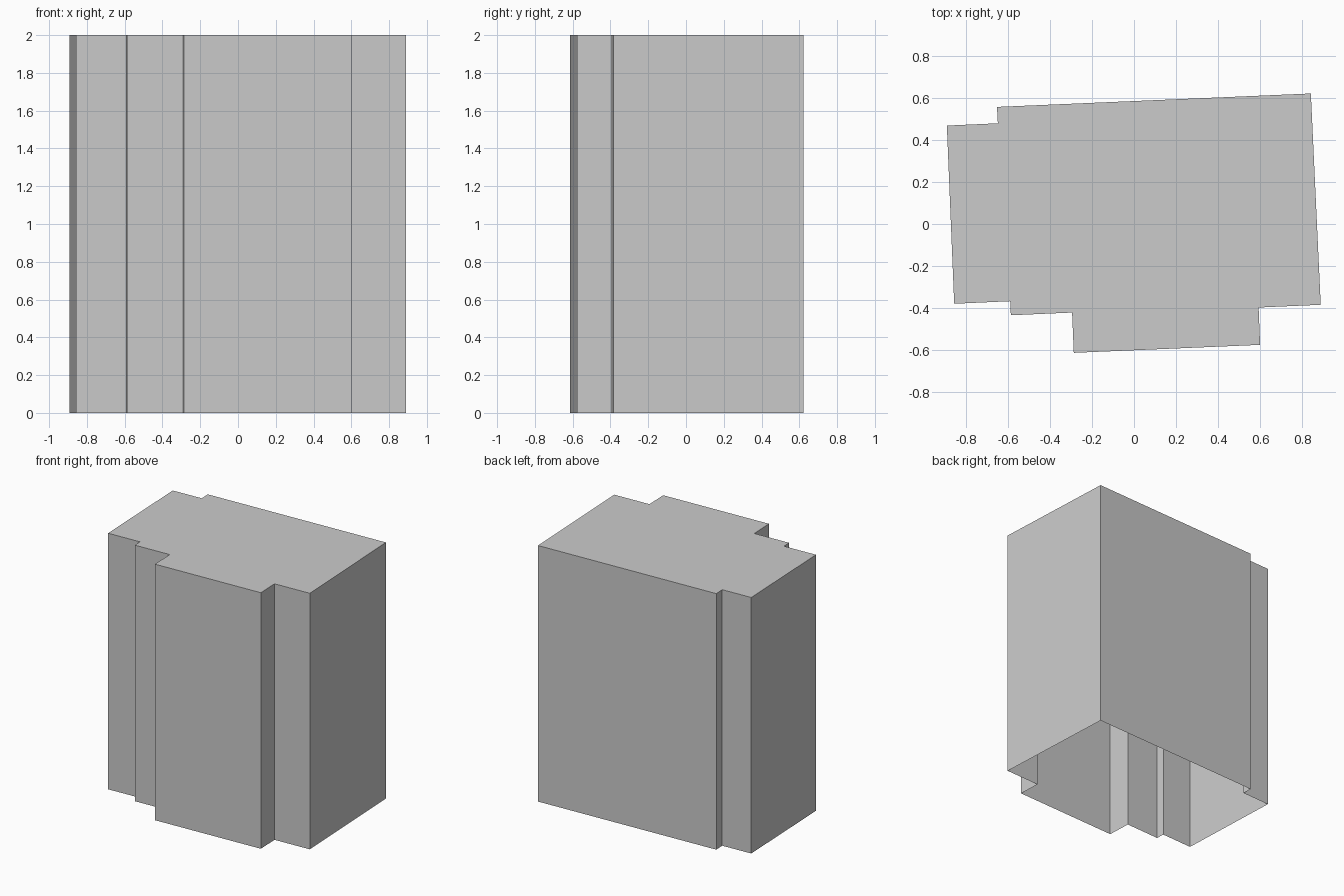
import bpy
import bmesh

cube = bpy.data.objects.get("Cube")
if cube:
    bpy.data.objects.remove(cube, do_unlink=True)

HEIGHT = 2.0

# Stepped floor plan, counter-clockwise from the right front corner
PLAN = [
    (-0.857, -0.38), (-0.59, -0.368), (-0.587, -0.435), (-0.295, -0.422),
    (-0.287, -0.614), (0.601, -0.576), (0.594, -0.398), (0.89, -0.385),
    (0.843, 0.622), (-0.653, 0.558), (-0.649, 0.48), (-0.892, 0.469),
]

# Single grey for walls and roof
grey = bpy.data.materials.new("light grey")
grey.use_nodes = True
colour = (0.6, 0.6, 0.6, 1.0)
grey.diffuse_color = colour
grey.node_tree.nodes["Principled BSDF"].inputs["Base Color"].default_value = colour

# Walls and flat roof as one thin shell, open underneath
bm = bmesh.new()
base = [bm.verts.new((x, y, 0)) for x, y in PLAN]
top = [bm.verts.new((x, y, HEIGHT)) for x, y in PLAN]
for i in range(len(PLAN)):
    j = (i + 1) % len(PLAN)
    bm.faces.new((base[i], base[j], top[j], top[i]))
bm.faces.new(top)

mesh = bpy.data.meshes.new("building_shell")
bm.to_mesh(mesh)
bm.free()
mesh.materials.append(grey)
building = bpy.data.objects.new("building_shell", mesh)
bpy.context.collection.objects.link(building)
